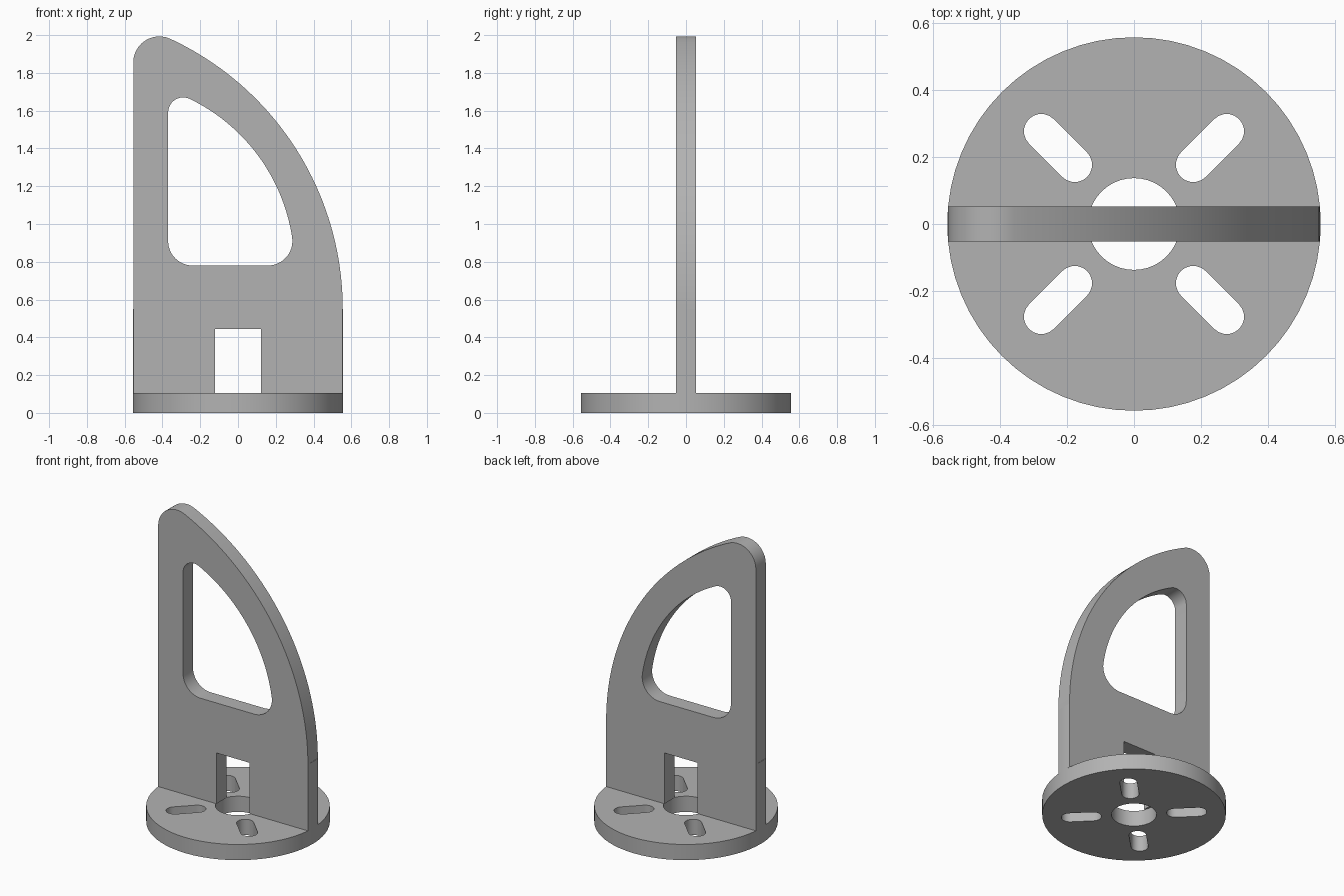
import bpy
import bmesh
from math import sin, cos, pi, atan2, sqrt, asin
from mathutils import Matrix

if "Cube" in bpy.data.objects:
    bpy.data.objects.remove(bpy.data.objects["Cube"])

RADIUS = 0.557        # base disc
BASE = 0.105          # thickness of disc and upright plate
HALF = BASE / 2
SIDE = sqrt(RADIUS ** 2 - HALF ** 2)

grey = bpy.data.materials.new("plain grey")
grey.use_nodes = True
colour = (0.45, 0.45, 0.45, 1)
grey.diffuse_color = colour
grey.node_tree.nodes["Principled BSDF"].inputs["Base Color"].default_value = colour


def arc(cx, cy, r, start, end, steps):
    return [(cx + r * cos(start + (end - start) * i / steps),
             cy + r * sin(start + (end - start) * i / steps)) for i in range(steps + 1)]


def circle(r, steps):
    return arc(0, 0, r, 0, 2 * pi, steps)[:-1]


def slab(name, loops, thickness, matrix):
    """Flat outline with holes, extruded evenly to both sides."""
    curve = bpy.data.curves.new(name, "CURVE")
    curve.dimensions = "2D"
    curve.fill_mode = "BOTH"
    curve.extrude = thickness / 2
    for loop in loops:
        spline = curve.splines.new("POLY")
        spline.points.add(len(loop) - 1)
        for point, (x, y) in zip(spline.points, loop):
            point.co = (x, y, 0, 1)
        spline.use_cyclic_u = True
    obj = bpy.data.objects.new(name, curve)
    bpy.context.collection.objects.link(obj)
    bpy.ops.object.select_all(action="DESELECT")
    obj.select_set(True)
    bpy.context.view_layer.objects.active = obj
    bpy.ops.object.convert(target="MESH")
    obj = bpy.context.object
    bm = bmesh.new()
    bm.from_mesh(obj.data)
    bmesh.ops.remove_doubles(bm, verts=bm.verts, dist=0.0001)
    bmesh.ops.transform(bm, matrix=matrix, verts=bm.verts)
    bmesh.ops.recalc_face_normals(bm, faces=bm.faces)
    bm.to_mesh(obj.data)
    bm.free()
    obj.data.materials.clear()
    obj.data.materials.append(grey)
    bpy.ops.object.shade_smooth_by_angle(angle=pi / 6)
    return obj


def slot(angle):
    """Rounded slot lying along a spoke of the disc."""
    inner, outer, r = 0.25, 0.391, 0.052
    points = arc(outer, 0, r, -pi / 2, pi / 2, 10) + arc(inner, 0, r, pi / 2, 3 * pi / 2, 10)
    return [(x * cos(angle) - y * sin(angle), x * sin(angle) + y * cos(angle)) for x, y in points]


def sail(left, cx, cz, big, tip):
    """Large right-hand arc running into a small tip arc that meets the left edge."""
    tx = left + tip
    tz = cz + sqrt((big - tip) ** 2 - (tx - cx) ** 2)
    turn = atan2(tz - cz, tx - cx)
    return turn, arc(tx, tz, tip, turn, pi, 12)


# Base disc with centre bore and four diagonal slots
slab("base_disc", [circle(RADIUS, 64), circle(0.137, 40)] +
     [slot(pi / 4 + i * pi / 2) for i in range(4)],
     BASE, Matrix.Translation((0, 0, HALF)))

# Outline of the upright plate, with a notch at its foot
notch, notch_top, shoulder = 0.123, 0.445, 0.55
big = 1.577
cx = SIDE - big
turn, tip = sail(-SIDE, cx, shoulder, big, 0.138)
outline = [(-SIDE, BASE), (-notch, BASE), (-notch, notch_top), (notch, notch_top),
           (notch, BASE), (SIDE, BASE)]
outline += arc(cx, shoulder, big, 0, turn, 40)[:-1] + tip

# Large opening with rounded corners
left, floor, fillet = -0.37, 0.78, 0.13
big, cx = 0.98, -0.682
turn, tip = sail(left, cx, floor, big, 0.08)
low = asin(fillet / (big - fillet))
corner_x = cx + (big - fillet) * cos(low)
opening = arc(left + fillet, floor + fillet, fillet, pi, 3 * pi / 2, 12)
opening += arc(corner_x, floor + fillet, fillet, -pi / 2, low, 12)[:-1]
opening += arc(cx, floor, big, low, turn, 30)[:-1] + tip

slab("upright_plate", [outline, opening], BASE, Matrix.Rotation(pi / 2, 4, "X"))

# Rounded edges that follow the disc below the shoulder
bend = asin(HALF / RADIUS)
for name, facing in (("left_edge", 0), ("right_edge", pi)):
    slab(name, [arc(0, 0, RADIUS, facing - bend, facing + bend, 4)], shoulder - BASE,
         Matrix.Translation((0, 0, (shoulder + BASE) / 2)))
